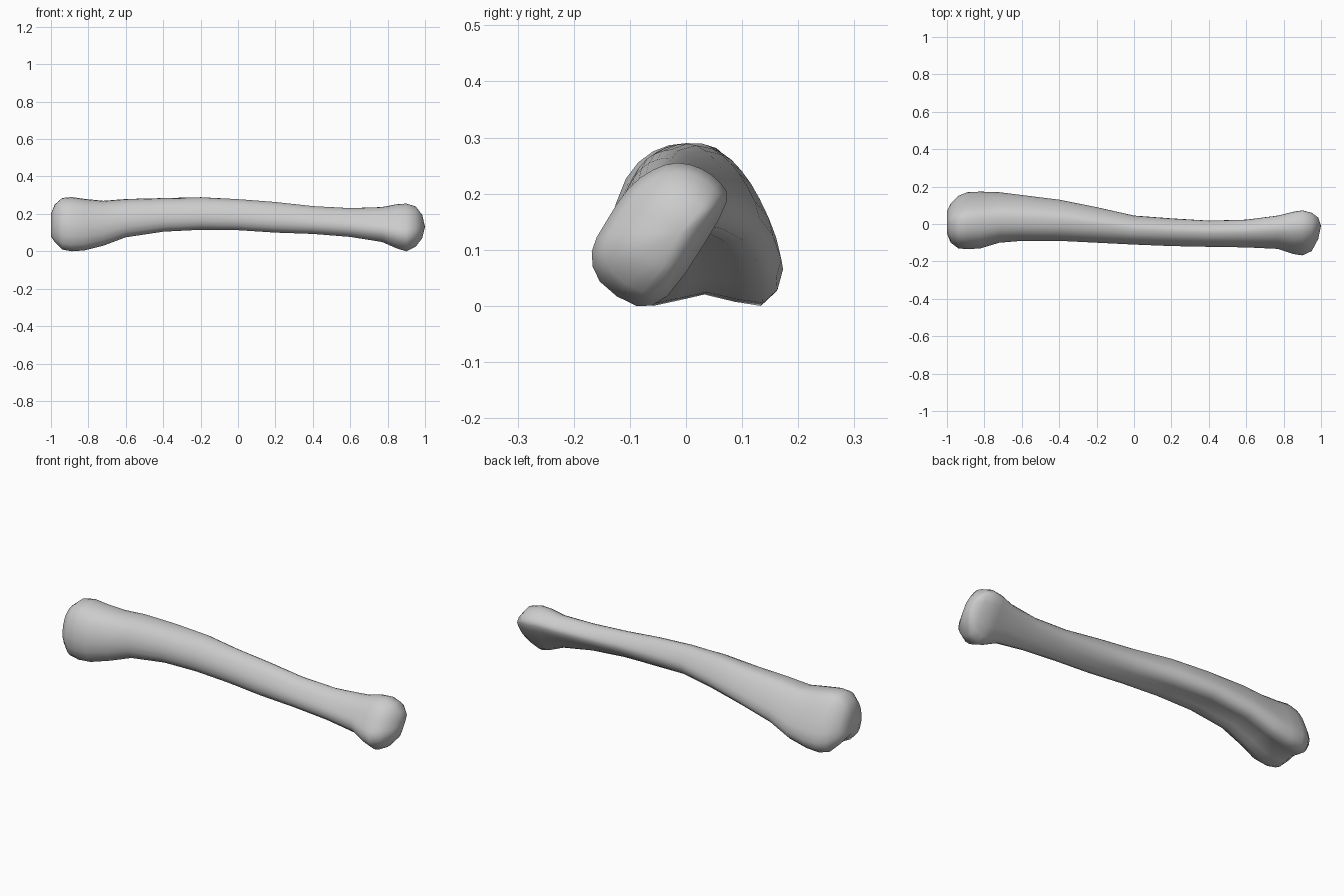
import bpy
import bmesh
from mathutils import Vector

default_cube = bpy.data.objects.get("Cube")
if default_cube:
    bpy.data.objects.remove(default_cube, do_unlink=True)


def make_material(name, value):
    material = bpy.data.materials.new(name)
    material.use_nodes = True
    colour = (value, value, value, 1)
    material.diffuse_color = colour
    material.node_tree.nodes["Principled BSDF"].inputs["Base Color"].default_value = colour
    return material


def catmull_rom(before, start, end, after, t):
    """Point between start and end on a smooth curve."""
    return 0.5 * (2 * start + (end - before) * t
                  + (2 * before - 5 * start + 4 * end - after) * t ** 2
                  + (3 * start - before - 3 * end + after) * t ** 3)


def smooth_ring(points):
    """Double the points of a closed profile along a smooth curve."""
    ring = []
    count = len(points)
    for i in range(count):
        neighbours = [points[(i + k) % count] for k in (-1, 0, 1, 2)]
        ring += [catmull_rom(*neighbours, t) for t in (0, 0.5)]
    return ring


def profile(pairs):
    return smooth_ring([Vector(pair) for pair in pairs])


# Cross-sections of the two ends, in a unit box (depth, height)
broad_end = profile([(1, .22), (.9, .55), (.77, .8), (.62, .97), (.44, 1), (.25, .95),
                     (.09, .78), (0, .45), (.06, .12), (.25, 0), (.55, .07), (.88, 0)])
narrow_end = profile([(1, .73), (.95, .86), (.81, .96), (.63, 1), (.45, .95), (.27, .82),
                      (.1, .58), (0, .38), (.06, .17), (.33, 0), (.56, .07), (.83, .43)])

# Stations along the bone: x, back and front limits, bottom, top, blend to narrow end
stations = [
    (-1, -.05, .07, .08, .2, 0),
    (-.98, -.1, .11, .05, .25, 0),
    (-.94, -.13, .15, .01, .285, 0),
    (-.89, -.135, .17, 0, .29, 0),
    (-.82, -.13, .173, .005, .28, 0),
    (-.72, -.1, .17, .03, .27, 0),
    (-.6, -.09, .155, .075, .28, .05),
    (-.4, -.09, .13, .105, .285, .15),
    (-.2, -.1, .09, .115, .29, .3),
    (0, -.11, .045, .113, .28, .45),
    (.2, -.118, .03, .1, .265, .55),
    (.4, -.122, .018, .093, .243, .65),
    (.6, -.125, .023, .077, .232, .75),
    (.77, -.133, .045, .05, .237, .9),
    (.85, -.16, .065, .015, .252, 1),
    (.9, -.168, .073, 0, .255, 1),
    (.95, -.145, .06, .025, .24, 1),
    (.985, -.08, .035, .07, .195, 1),
]


def station_ring(station):
    x, y_low, y_high, z_low, z_high, blend = station
    ring = []
    for broad, narrow in zip(broad_end, narrow_end):
        u, v = broad.lerp(narrow, blend)
        ring.append(Vector((x, y_low + u * (y_high - y_low), z_low + v * (z_high - z_low))))
    return ring


# Bone: loft through the stations, closed with a low dome at each end
bm = bmesh.new()
rings = [[bm.verts.new(point) for point in station_ring(s)] for s in stations]
sides = len(broad_end)
for near, far in zip(rings, rings[1:]):
    for i in range(sides):
        j = (i + 1) % sides
        bm.faces.new((near[i], near[j], far[j], far[i]))

for ring, tip in ((rings[0], (-1, .01, .14)), (rings[-1], (1, -.01, .13))):
    pole = bm.verts.new(tip)
    for i in range(sides):
        bm.faces.new((ring[i], ring[(i + 1) % sides], pole))
bmesh.ops.recalc_face_normals(bm, faces=bm.faces)

mesh = bpy.data.meshes.new("long_bone")
bm.to_mesh(mesh)
bm.free()
mesh.materials.append(make_material("bone grey", 0.6))
mesh.shade_smooth()
bone = bpy.data.objects.new("long_bone", mesh)
bpy.context.collection.objects.link(bone)
